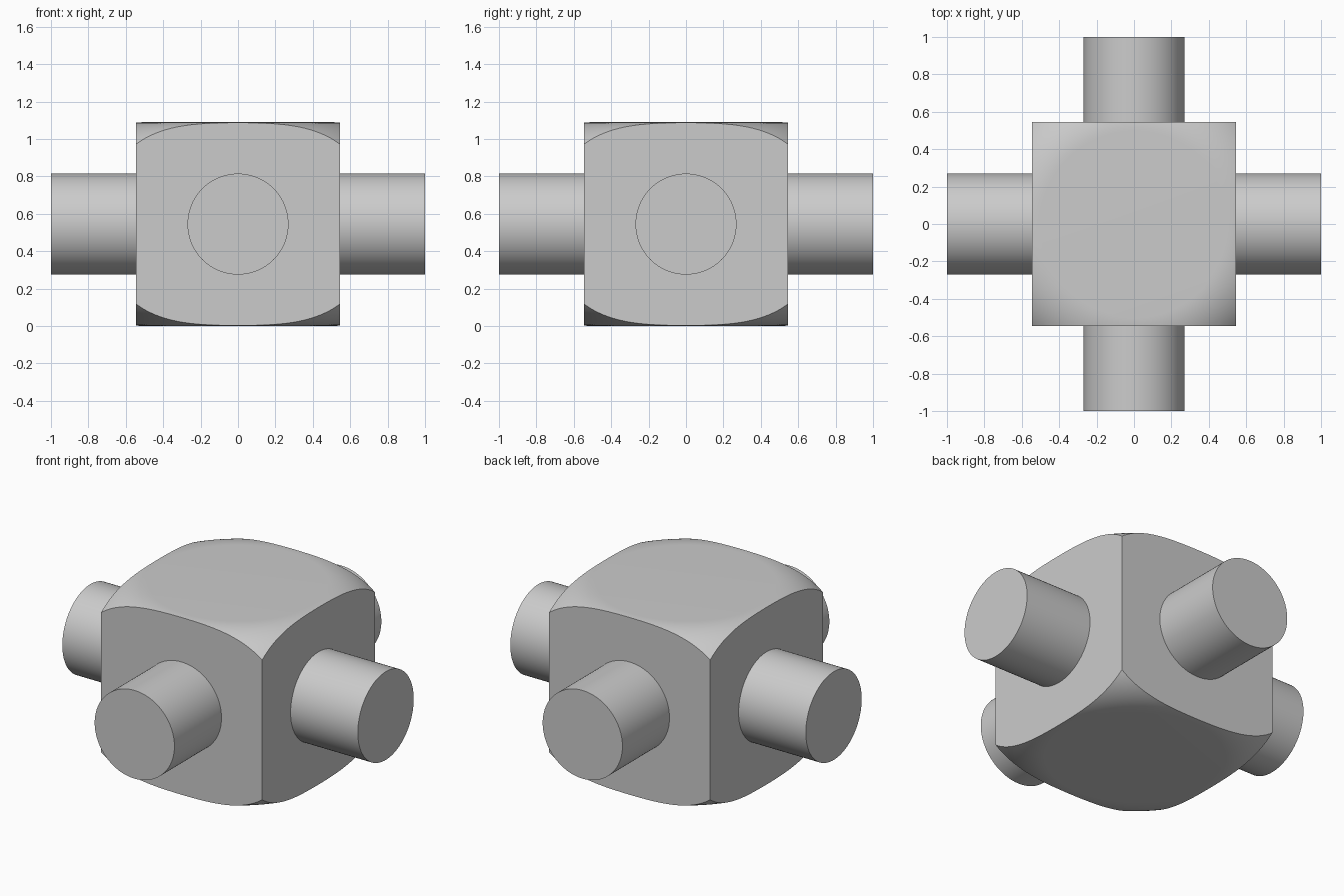
import bpy, bmesh, math
from mathutils import Vector, Matrix

old = bpy.data.objects.get("Cube")
if old:
    bpy.data.objects.remove(old, do_unlink=True)

HALF = 0.545       # half width and half height of the body
FLAT = 0.50        # radius of the flat top
ROUND = 0.37       # radius of the turned edge
PIN = 0.27         # pin radius

grey = bpy.data.materials.new("Plain grey")
grey.use_nodes = True
grey.diffuse_color = (0.6, 0.6, 0.6, 1)
grey.node_tree.nodes["Principled BSDF"].inputs["Base Color"].default_value = (0.6, 0.6, 0.6, 1)


def finish(bm, name, angle):
    bmesh.ops.recalc_face_normals(bm, faces=bm.faces)
    mesh = bpy.data.meshes.new(name)
    bm.to_mesh(mesh)
    bm.free()
    mesh.materials.append(grey)
    obj = bpy.data.objects.new(name, mesh)
    bpy.context.collection.objects.link(obj)
    obj.location.z = HALF
    bpy.ops.object.select_all(action='DESELECT')
    obj.select_set(True)
    bpy.context.view_layer.objects.active = obj
    bpy.ops.object.shade_smooth_by_angle(angle=math.radians(angle))


# Body: turned drum with rounded rims, cut square on four sides
upper = [(0, HALF)]
for i in range(17):
    a = math.radians(54) * i / 16
    upper.append((FLAT + ROUND * math.sin(a), HALF - ROUND * (1 - math.cos(a))))
profile = upper + [(r, -z) for r, z in reversed(upper)]

bm = bmesh.new()
points = [bm.verts.new((r, 0, z)) for r, z in profile]
edges = [bm.edges.new(pair) for pair in zip(points, points[1:])]
bmesh.ops.spin(bm, geom=points + edges, cent=(0, 0, 0), axis=(0, 0, 1),
               angle=math.tau, steps=128, use_merge=True)
bmesh.ops.remove_doubles(bm, verts=bm.verts, dist=1e-5)
for side in ((1, 0, 0), (-1, 0, 0), (0, 1, 0), (0, -1, 0)):
    n = Vector(side)
    cut = bmesh.ops.bisect_plane(bm, geom=bm.verts[:] + bm.edges[:] + bm.faces[:],
                                 plane_co=n * HALF, plane_no=n, clear_outer=True)
    rim = [e for e in cut["geom_cut"] if isinstance(e, bmesh.types.BMEdge)]
    bmesh.ops.edgeloop_fill(bm, edges=rim)
finish(bm, "body", 20)

# Four round pins, one from each side face
for k, name in enumerate(("left_pin", "back_pin", "right_pin", "front_pin")):
    bm = bmesh.new()
    start = HALF - 0.1
    place = (Matrix.Rotation(k * math.pi / 2, 4, 'Z')
             @ Matrix.Translation(((start + 1) / 2, 0, 0))
             @ Matrix.Rotation(math.pi / 2, 4, 'Y'))
    bmesh.ops.create_cone(bm, cap_ends=True, segments=96, radius1=PIN, radius2=PIN,
                          depth=1 - start, matrix=place)
    finish(bm, name, 30)
